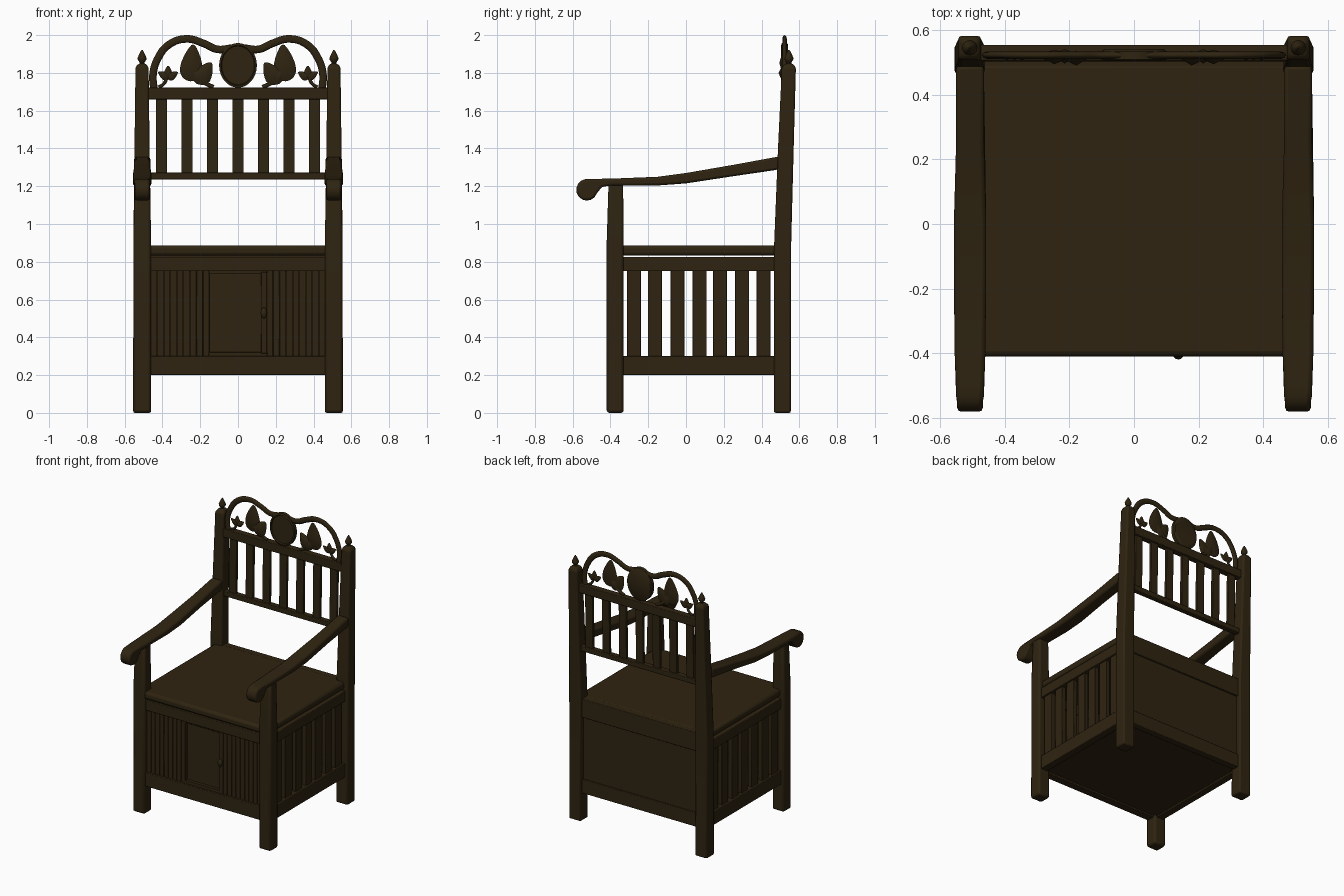
import bpy, bmesh, math

if "Cube" in bpy.data.objects:
    bpy.data.objects.remove(bpy.data.objects["Cube"])

wood = bpy.data.materials.new("dark brown wood")
wood.diffuse_color = (0.028, 0.0175, 0.0055, 1)
wood.use_nodes = True
wood.node_tree.nodes["Principled BSDF"].inputs["Base Color"].default_value = wood.diffuse_color


def finish(name, bm, bevel=0.0, mirror=False, segments=2):
    bmesh.ops.recalc_face_normals(bm, faces=bm.faces)
    me = bpy.data.meshes.new(name)
    bm.to_mesh(me)
    bm.free()
    ob = bpy.data.objects.new(name, me)
    bpy.context.collection.objects.link(ob)
    me.materials.append(wood)
    bpy.ops.object.select_all(action='DESELECT')
    bpy.context.view_layer.objects.active = ob
    ob.select_set(True)
    bpy.ops.object.shade_smooth_by_angle(angle=math.radians(40))
    if bevel:
        m = ob.modifiers.new("soft edges", 'BEVEL')
        m.width, m.segments, m.limit_method = bevel, segments, 'ANGLE'
    if mirror:
        ob.modifiers.new("other side", 'MIRROR')
    return ob


def skin(bm, rings):
    """Join rings of equal point count and cap both ends."""
    vs = [[bm.verts.new(p) for p in r] for r in rings]
    n = len(vs[0])
    for a, b in zip(vs, vs[1:]):
        for i in range(n):
            bm.faces.new((a[i], a[(i + 1) % n], b[(i + 1) % n], b[i]))
    bm.faces.new(vs[0])
    bm.faces.new(vs[-1])


def loft(name, stations, bevel=0.008, mirror=False):
    """Rectangular stations (z, x0, x1, y0, y1) stacked upwards."""
    bm = bmesh.new()
    skin(bm, [[(a, c, z), (b, c, z), (b, d, z), (a, d, z)] for z, a, b, c, d in stations])
    return finish(name, bm, bevel, mirror)


def box(name, x, y, z, bevel=0.004, mirror=False):
    return loft(name, [(h, x[0], x[1], y[0], y[1]) for h in z], bevel, mirror)


def lathe(name, profile, cx, cy, mirror=False, n=12):
    bm = bmesh.new()
    skin(bm, [[(cx + r * math.cos(2 * math.pi * i / n), cy + r * math.sin(2 * math.pi * i / n), z)
               for i in range(n)] for r, z in profile])
    return finish(name, bm, 0, mirror)


def tube(name, pts, depth, y, flat):
    cu = bpy.data.curves.new(name, 'CURVE')
    cu.dimensions = '3D'
    cu.bevel_depth, cu.bevel_resolution, cu.resolution_u = depth, 2, 6
    cu.use_fill_caps = True
    sp = cu.splines.new('BEZIER')
    sp.bezier_points.add(len(pts) - 1)
    for b, (px, pz) in zip(sp.bezier_points, pts):
        b.co = (px, 0, pz)
        b.handle_left_type = b.handle_right_type = 'AUTO'
    cu.materials.append(wood)
    ob = bpy.data.objects.new(name, cu)
    ob.location.y, ob.scale.y = y, flat
    bpy.context.collection.objects.link(ob)


def leaf(name, cx, cz, length, width, angle, y=0.522, thick=0.028):
    """Pointed, domed leaf; angle turns the tip away from straight up."""
    bm = bmesh.new()
    rim, n = [], 20
    ca, sa = math.cos(angle), math.sin(angle)
    for i in range(n):
        t = 2 * math.pi * i / n
        u = length * math.cos(t)
        v = width * math.sin(t) * (1 - 0.45 * math.cos(t))
        rim.append(bm.verts.new((cx + v * ca + u * sa, y, cz + u * ca - v * sa)))
    for dy in (-thick, thick * 0.6):
        c = bm.verts.new((cx, y + dy, cz))
        for i in range(n):
            bm.faces.new((rim[i], rim[(i + 1) % n], c))
    return finish(name, bm, 0, True)


# Legs and back posts
loft("front_leg", [(0, .46, .555, -.42, -.33), (.9, .46, .554, -.42, -.33),
                   (1.22, .465, .547, -.41, -.333)], 0.014, True)
loft("back_post", [(0, .46, .555, .465, .555), (.9, .461, .554, .467, .557),
                   (1.4, .468, .548, .487, .57), (1.8, .473, .543, .506, .581),
                   (1.83, .473, .543, .507, .582), (1.85, .49, .526, .525, .564)], 0.01, True)
lathe("post_finial", [(.016, 1.84), (.012, 1.855), (.022, 1.868), (.024, 1.878),
                      (.015, 1.9), (.003, 1.922)], .508, .545, True)

# Arms: side profile extruded across, narrowing at the front
top = [(.49, 1.357), (.25, 1.313), (0, 1.27), (-.15, 1.25), (-.4, 1.24), (-.5, 1.239)]
roll = [(-.525 + .056 * math.cos(math.radians(a)), 1.181 + .057 * math.sin(math.radians(a)))
        for a in range(100, 341, 24)]
under = [(-.445, 1.197), (-.4, 1.203), (-.15, 1.204), (0, 1.215), (.25, 1.253), (.49, 1.288)]


def arm_x(y, side):
    half = .05 if -.3 < y < .1 else .0475 if -.42 < y <= -.3 else .0395 if y < -.5 else .043
    return .507 + side * half


bm = bmesh.new()
skin(bm, [[(arm_x(y, s), y, z) for y, z in top + roll + under] for s in (-1, 1)])
finish("arm_rest", bm, 0.012, True)

# Seat and box frame
box("seat", (-.525, .525), (-.41, .5), (.832, .887), 0.018)
box("front_top_rail", (-.48, .48), (-.4, -.345), (.75, .825))
box("front_bottom_rail", (-.48, .48), (-.405, -.345), (.2, .3))
box("back_top_rail", (-.48, .48), (.485, .535), (.75, .885))
box("back_bottom_rail", (-.48, .48), (.485, .535), (.2, .3))
box("back_panel", (-.48, .48), (.49, .522), (.25, .8), 0)
box("side_top_rail", (.48, .535), (-.36, .5), (.75, .825), mirror=True)
box("side_bottom_rail", (.48, .535), (-.36, .5), (.2, .3), mirror=True)
box("box_floor", (-.5, .5), (-.37, .5), (.212, .23), 0)
for y in (-.275, -.165, -.045, .072, .18, .297, .41):
    box("side_slat", (.492, .522), (y - .037, y + .037), (.29, .76), 0.003, True)

# Planked front with a recessed door
for i in range(9):
    x = .152 + i * .0345
    box("front_plank", (x, x + .0335), (-.388, -.366), (.29, .76), 0.003, True)
box("plank_backing", (.15, .47), (-.375, -.36), (.29, .76), 0, True)
box("door_frame_top", (-.155, .155), (-.39, -.36), (.738, .76), 0.002)
box("door_frame_bottom", (-.155, .155), (-.39, -.36), (.29, .322), 0.002)
box("door_frame_right", (.122, .153), (-.392, -.36), (.315, .745), 0.002)
box("door_panel", (-.155, .14), (-.368, -.352), (.3, .75), 0)
lathe("door_knob", [(.004, .5), (.014, .512), (.018, .53), (.014, .547), (.004, .558)], .137, -.401)

# Backrest rails and slats
box("backrest_lower_rail", (-.48, .48), (.503, .543), (1.235, 1.272))
box("backrest_upper_rail", (-.48, .48), (.506, .554), (1.66, 1.722))
for i in range(7):
    x = (i - 3) * .135
    loft("backrest_slat", [(1.26, x - .03, x + .03, .513, .533),
                           (1.67, x - .03, x + .03, .52, .54)], 0.003)

# Carved crest: double arch, medallion, leaves
for s in (-1, 1):
    arch = [(.445, 1.715), (.45, 1.79), (.425, 1.875), (.365, 1.95), (.27, 1.98),
            (.18, 1.955), (.11, 1.925), (.04, 1.93), (0, 1.935)]
    tube("crest_arch", [(s * x, z) for x, z in arch], .02, .522, .6)
    tube("leaf_stem", [(s * x, z) for x, z in [(.13, 1.725), (.18, 1.75), (.22, 1.8), (.235, 1.86)]],
         .011, .524, .8)
    tube("small_stem", [(s * x, z) for x, z in [(.42, 1.725), (.395, 1.74), (.375, 1.775)]],
         .009, .524, .8)
bm = bmesh.new()
skin(bm, [[(r * .1 * math.cos(t * math.pi / 16), y, 1.84 + r * .118 * math.sin(t * math.pi / 16))
           for t in range(32)]
          for r, y in ((.86, .512), (.9, .504), (1, .508), (1, .534), (.92, .541))])
finish("medallion", bm)
leaf("large_leaf", .245, 1.853, .098, .055, -.08)
leaf("inner_leaf", .178, 1.8, .066, .045, -.6, .518)
leaf("lower_leaf", .215, 1.785, .05, .03, .7, .524)
for cx, cz, ang in ((.37, 1.806, 0), (.346, 1.787, -1.0), (.395, 1.788, 1.0)):
    leaf("small_leaf", cx, cz, .032, .02, ang, thick=.016)
